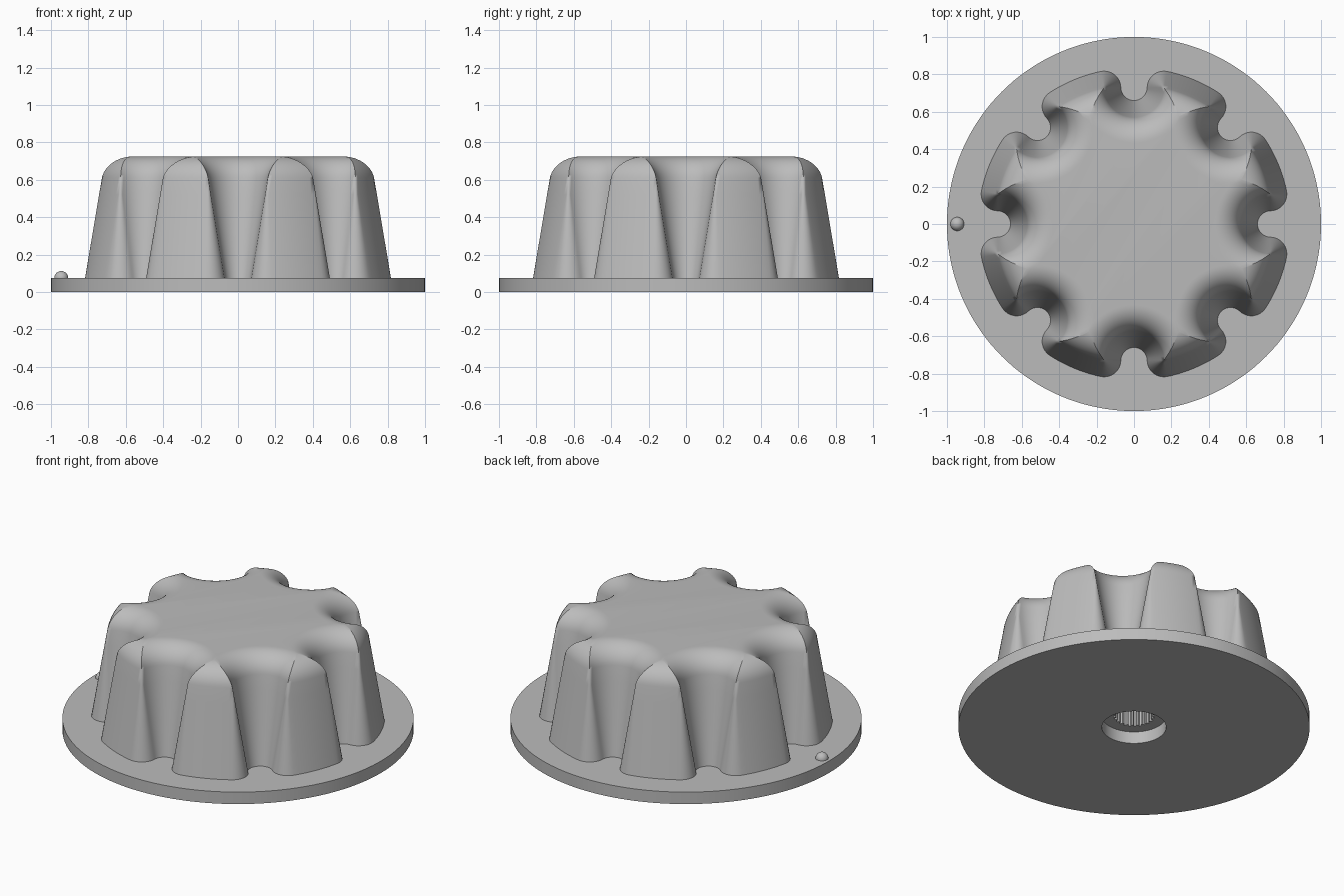
import bpy, bmesh, math
from mathutils import Vector

if "Cube" in bpy.data.objects:
    bpy.data.objects.remove(bpy.data.objects["Cube"])

grey = bpy.data.materials.new("plain grey")
grey.diffuse_color = (0.5, 0.5, 0.5, 1)
grey.use_nodes = True
grey.node_tree.nodes["Principled BSDF"].inputs["Base Color"].default_value = grey.diffuse_color


def loft(name, rings, cap_start=False, cap_end=False):
    """Skin a stack of equal-length closed rings."""
    bm = bmesh.new()
    vs = [[bm.verts.new(p) for p in ring] for ring in rings]
    n = len(vs[0])
    for a, b in zip(vs, vs[1:]):
        for i in range(n):
            j = (i + 1) % n
            bm.faces.new((a[i], a[j], b[j], b[i]))
    if cap_start:
        bm.faces.new(vs[0][::-1])
    if cap_end:
        bm.faces.new(vs[-1])
    bmesh.ops.remove_doubles(bm, verts=bm.verts, dist=1e-5)
    return finish(name, bm)


def finish(name, bm):
    me = bpy.data.meshes.new(name)
    bm.to_mesh(me)
    bm.free()
    me.materials.append(grey)
    ob = bpy.data.objects.new(name, me)
    bpy.context.collection.objects.link(ob)
    bpy.ops.object.select_all(action='DESELECT')
    ob.select_set(True)
    bpy.context.view_layer.objects.active = ob
    bpy.ops.object.shade_smooth_by_angle(angle=math.radians(25))
    return ob


# Fluted grip: outer circle, eight finger flutes, rounded lobe corners
OUTER, FLUTE_AT, FLUTE_R, CORNER = 0.835, 0.73, 0.07, 0.09
HALF = math.pi / 8


def arc(c, r, a0, a1, n):
    return [c + r * Vector((math.cos(a0 + (a1 - a0) * i / n),
                            math.sin(a0 + (a1 - a0) * i / n))) for i in range(n + 1)]


def grip_ring(inset, z):
    """Base outline offset inward by inset, at height z."""
    f, o, q = FLUTE_R + inset, OUTER - inset, max(0.0, CORNER - inset)
    c = Vector((FLUTE_AT, 0))
    d, e = o - q, f + q
    phi = math.acos((d * d + FLUTE_AT ** 2 - e * e) / (2 * d * FLUTE_AT))
    if phi > HALF:  # neighbouring flutes meet in a point
        phi = HALF
        d = FLUTE_AT * math.cos(HALF) - math.sqrt(f * f - (FLUTE_AT * math.sin(HALF)) ** 2)
    k = d * Vector((math.cos(phi), math.sin(phi)))
    t = math.atan2((k - c).y, (k - c).x)
    half = arc(c, f, math.pi, t, 12)
    half += arc(k, q, t - math.pi, phi, 8)[1:]
    half += arc(Vector((0, 0)), d + q, phi, HALF, 6)[1:]
    lobe = [Vector((p.x, -p.y)) for p in half[:0:-1]] + half[:-1]
    ring = []
    for s in range(8):
        ca, sa = math.cos(s * 2 * HALF), math.sin(s * 2 * HALF)
        ring += [(p.x * ca - p.y * sa, p.x * sa + p.y * ca, z) for p in lobe]
    return ring


BASE_Z, EDGE_Z, TOP_Z = 0.075, 0.61, 0.725
draft = math.atan(CORNER / (EDGE_Z - BASE_Z))
fr = (TOP_Z - EDGE_Z) / (1 - math.sin(draft))
rings = [grip_ring(CORNER * i / 6, BASE_Z + (EDGE_Z - BASE_Z) * i / 6) for i in range(7)]
for i in range(1, 13):  # rounded top edge
    a = draft + (math.pi / 2 - draft) * i / 12
    rings.append(grip_ring(CORNER + fr * (math.cos(draft) - math.cos(a)),
                           TOP_Z - fr * (1 - math.sin(a))))
loft("fluted_grip", rings, cap_end=True)

# Base flange with a round recess and a splined shaft bore underneath
SEG = 144


def circle(r, z, tooth=0.0):
    return [((r - tooth * (i % 6 > 2)) * math.cos(2 * math.pi * i / SEG),
             (r - tooth * (i % 6 > 2)) * math.sin(2 * math.pi * i / SEG), z)
            for i in range(SEG)]


loft("flange", [circle(0.6, BASE_Z), circle(1, BASE_Z), circle(1, 0), circle(0.183, 0),
                circle(0.183, BASE_Z), circle(0.118, BASE_Z, 0.012),
                circle(0.118, 0.5, 0.012)][::-1], cap_start=True)

# Pointer bump on the flange
bm = bmesh.new()
bmesh.ops.create_uvsphere(bm, u_segments=24, v_segments=16, radius=0.037)
bmesh.ops.translate(bm, verts=bm.verts, vec=(-0.945, 0, BASE_Z))
finish("pointer_bump", bm)
